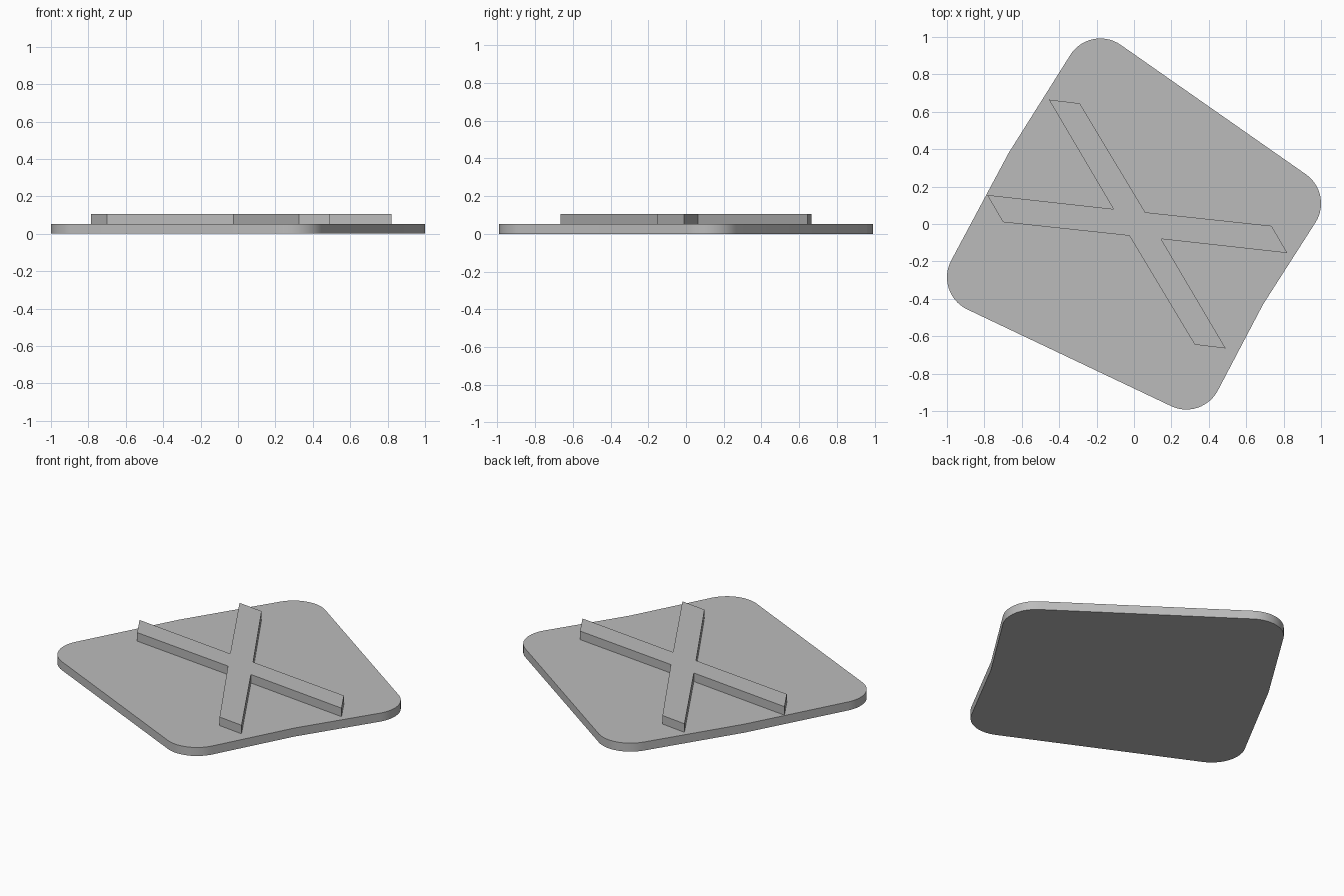
import bpy, bmesh, math
from mathutils import Vector

cube = bpy.data.objects.get("Cube")
if cube:
    bpy.data.objects.remove(cube, do_unlink=True)

THICK = 0.053
RADIUS = 0.19

grey = bpy.data.materials.new("plain grey")
grey.use_nodes = True
colour = (0.5, 0.5, 0.5, 1)
grey.diffuse_color = colour
grey.node_tree.nodes["Principled BSDF"].inputs["Base Color"].default_value = colour


def slab(name, outline, bottom, height):
    """Extrude a flat outline upwards into a solid slab."""
    bm = bmesh.new()
    face = bm.faces.new([bm.verts.new((p[0], p[1], bottom)) for p in outline])
    top = bmesh.ops.extrude_face_region(bm, geom=[face])["geom"]
    bmesh.ops.translate(bm, vec=(0, 0, height),
                        verts=[g for g in top if isinstance(g, bmesh.types.BMVert)])
    bmesh.ops.recalc_face_normals(bm, faces=bm.faces)
    mesh = bpy.data.meshes.new(name)
    bm.to_mesh(mesh)
    bm.free()
    mesh.materials.append(grey)
    obj = bpy.data.objects.new(name, mesh)
    bpy.context.collection.objects.link(obj)
    return obj


def corner(centre, before, after, steps=14):
    """Arc between the outward normals of the edges before and after (clockwise)."""
    a, b = (math.atan2(d[0], -d[1]) for d in (before, after))
    a += math.pi
    b += math.pi
    a, b = a - math.pi, b - math.pi
    sweep = (b - a) % math.tau - math.tau
    return [(centre[0] - RADIUS * math.cos(math.pi + a + sweep * i / steps),
             centre[1] - RADIUS * math.sin(math.pi + a + sweep * i / steps))
            for i in range(steps + 1)]


def arc(centre, n_start, n_end, steps=14):
    """Rounded corner sweeping clockwise from one outward normal to the next."""
    a, b = (math.atan2(n[1], n[0]) for n in (n_start, n_end))
    sweep = (b - a) % math.tau - math.tau
    return [(centre[0] + RADIUS * math.cos(a + sweep * i / steps),
             centre[1] + RADIUS * math.sin(a + sweep * i / steps))
            for i in range(steps + 1)]


# Base plate: four rounded corners, with a slight bend in the two long sides
n_back, n_front = (0.574, 0.819), (-0.43, -0.903)
left_upper, left_lower = (-0.853, 0.522), (-0.885, 0.465)
right_upper, right_lower = (0.845, -0.535), (0.885, -0.465)
outline = (arc((-0.18, 0.802), left_upper, n_back)
           + arc((0.81, 0.11), n_back, right_upper)
           + [(0.69, -0.43)]
           + arc((0.28, -0.802), right_lower, n_front)
           + arc((-0.81, -0.285), n_front, left_lower)
           + [(-0.67, 0.38)])
plate = slab("base_plate", outline, 0, THICK)

# Raised cross: half of the outline, repeated by a half turn
half = [(-0.4725, 0.665), (-0.3075, 0.645), (0.0425, 0.0625),
        (0.7175, -0.01), (0.8025, -0.155), (0.1275, -0.08)]
shift = 0.0175
points = [(x * s + shift, y * s) for s in (1, -1) for x, y in half]
slab("raised_cross", points, THICK, THICK)

# Smooth the rounded corners only
bpy.ops.object.select_all(action="DESELECT")
plate.select_set(True)
bpy.context.view_layer.objects.active = plate
bpy.ops.object.shade_smooth_by_angle(angle=math.radians(30))
